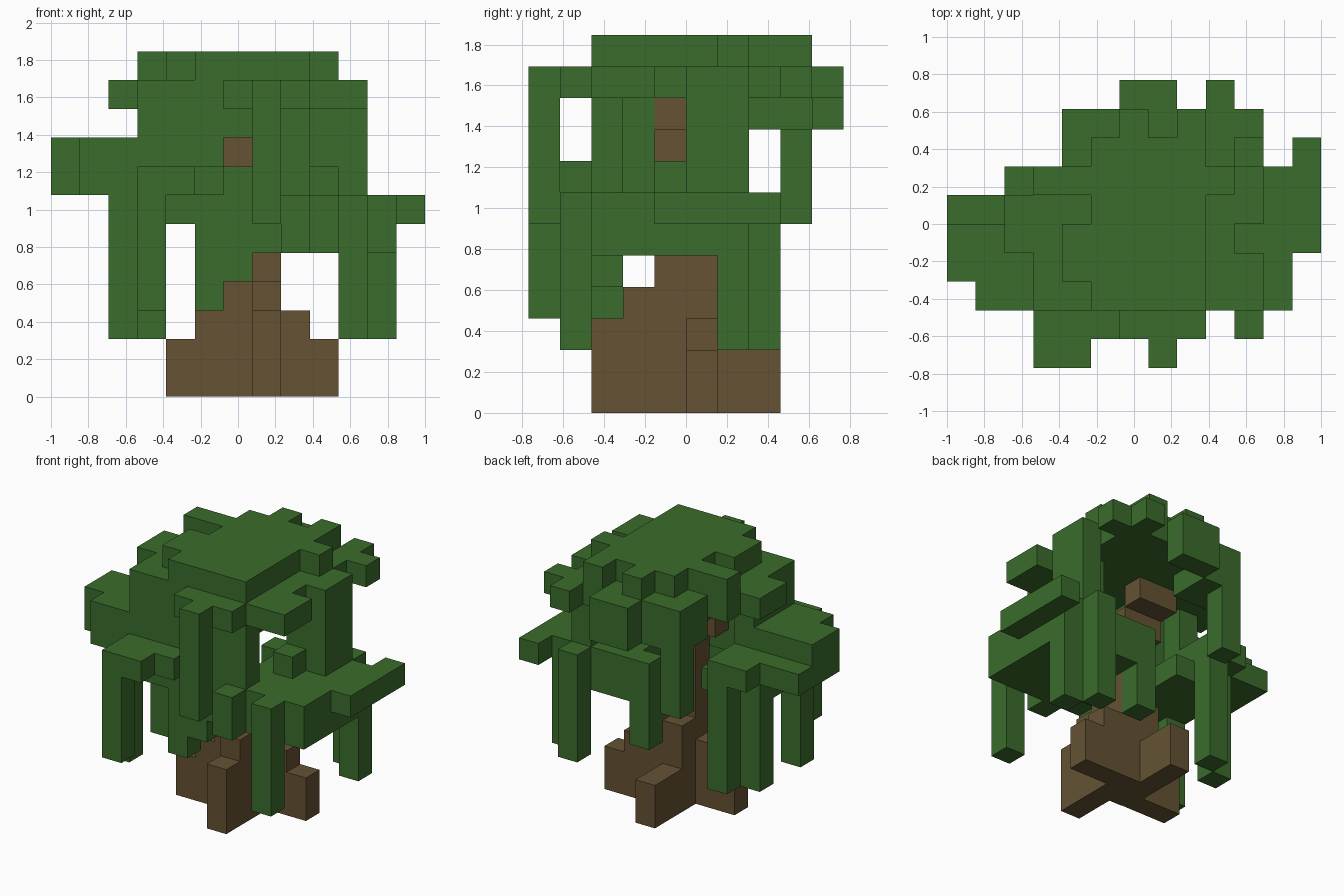
import bpy
import bmesh
from mathutils import Vector

cube = bpy.data.objects.get("Cube")
if cube:
    bpy.data.objects.remove(cube, do_unlink=True)

CELL = 2 / 13
ORIGIN = Vector((-1, -5 * CELL, 0))


def make_material(name, colour):
    mat = bpy.data.materials.new(name)
    mat.use_nodes = True
    mat.diffuse_color = colour
    mat.node_tree.nodes["Principled BSDF"].inputs["Base Color"].default_value = colour
    return mat


leaf_green = make_material("leaf green", (0.043, 0.150, 0.025, 1))
bark_brown = make_material("bark brown", (0.130, 0.084, 0.034, 1))

parts = {}      # part name -> (material, cells)
filled = set()  # every cell already taken


def block(part, material, x, y, z):
    """Fill a box of grid cells, given as half-open ranges."""
    cells = parts.setdefault(part, (material, set()))[1]
    for i in range(*x):
        for j in range(*y):
            for k in range(*z):
                if (i, j, k) not in filled:
                    filled.add((i, j, k))
                    cells.add((i, j, k))


def wood(part, x, y, z):
    block(part, bark_brown, x, y, z)


def leaf(part, x, y, z):
    block(part, leaf_green, x, y, z)


def vine(x, y, bottom, top):
    leaf("hanging_vines", x=(x, x + 1), y=(y, y + 1), z=(bottom, top))


# Trunk, leaning up into the crown
wood("trunk", x=(6, 8), y=(4, 6), z=(0, 4))
wood("trunk", x=(7, 8), y=(4, 6), z=(4, 5))
wood("trunk", x=(6, 7), y=(4, 5), z=(4, 9))
wood("trunk", x=(5, 6), y=(4, 5), z=(8, 10))
wood("trunk", x=(5, 7), y=(5, 6), z=(9, 10))

# Roots in a cross, each stepping down from the trunk
wood("front_root", x=(7, 8), y=(2, 4), z=(0, 3))
wood("front_root", x=(7, 8), y=(3, 4), z=(3, 4))
wood("back_root", x=(6, 7), y=(6, 8), z=(0, 2))
wood("left_root", x=(8, 10), y=(5, 6), z=(0, 2))
wood("left_root", x=(8, 9), y=(5, 6), z=(2, 3))
wood("right_root", x=(4, 6), y=(4, 5), z=(0, 2))
wood("right_root", x=(5, 6), y=(4, 5), z=(2, 3))

# Top plateau of the crown
leaf("crown_top", x=(5, 9), y=(2, 8), z=(11, 12))
leaf("crown_top", x=(4, 5), y=(3, 5), z=(11, 12))
leaf("crown_top", x=(3, 5), y=(6, 7), z=(11, 12))
leaf("crown_top", x=(9, 10), y=(6, 7), z=(11, 12))
leaf("crown_top", x=(6, 7), y=(8, 9), z=(11, 12))
leaf("crown_top", x=(8, 9), y=(8, 9), z=(11, 12))

# Wide layer under the plateau
leaf("crown_layer", x=(3, 9), y=(2, 7), z=(10, 11))
leaf("crown_layer", x=(2, 3), y=(4, 6), z=(10, 11))
leaf("crown_layer", x=(9, 11), y=(2, 4), z=(10, 11))
leaf("crown_layer", x=(9, 10), y=(4, 9), z=(10, 11))
leaf("crown_layer", x=(6, 9), y=(7, 9), z=(10, 11))
leaf("crown_layer", x=(6, 9), y=(1, 2), z=(10, 11))
leaf("crown_layer", x=(10, 11), y=(8, 9), z=(10, 11))
leaf("crown_layer", x=(9, 10), y=(9, 10), z=(10, 11))

# Clumps at the back
leaf("back_clumps", x=(6, 8), y=(9, 10), z=(9, 11))
leaf("back_clumps", x=(4, 6), y=(7, 9), z=(9, 11))

# Front wall of leaves with a gap that shows the trunk
leaf("front_wall", x=(3, 6), y=(2, 4), z=(7, 10))
leaf("front_wall", x=(6, 9), y=(2, 3), z=(9, 10))
leaf("front_wall", x=(7, 9), y=(2, 3), z=(7, 9))
leaf("front_wall", x=(5, 9), y=(2, 3), z=(5, 8))
leaf("front_wall", x=(5, 7), y=(2, 3), z=(4, 5))
leaf("front_wall", x=(3, 4), y=(4, 5), z=(7, 10))

# Tall clump on the left
leaf("left_clump", x=(10, 11), y=(5, 7), z=(7, 11))
leaf("left_clump", x=(9, 10), y=(5, 6), z=(7, 11))
leaf("left_clump", x=(9, 10), y=(4, 5), z=(7, 8))

# Low branch of leaves on the left
leaf("left_branch", x=(8, 12), y=(2, 7), z=(5, 7))
leaf("left_branch", x=(12, 13), y=(4, 8), z=(6, 7))

# Higher branch of leaves on the right
leaf("right_branch", x=(0, 3), y=(3, 5), z=(7, 9))
leaf("right_branch", x=(1, 3), y=(2, 3), z=(7, 9))
leaf("right_branch", x=(0, 4), y=(5, 6), z=(7, 8))
leaf("right_branch", x=(2, 4), y=(6, 7), z=(7, 8))
leaf("right_branch", x=(2, 5), y=(2, 6), z=(6, 7))
leaf("right_branch", x=(3, 5), y=(0, 2), z=(7, 8))
leaf("right_branch", x=(5, 6), y=(1, 2), z=(7, 8))

# Vines hanging from the branches
vine(x=7, y=0, bottom=6, top=11)
vine(x=3, y=0, bottom=3, top=8)
vine(x=5, y=2, bottom=3, top=7)
vine(x=2, y=2, bottom=2, top=9)
vine(x=2, y=5, bottom=2, top=8)
vine(x=3, y=6, bottom=2, top=8)
vine(x=4, y=8, bottom=6, top=9)
vine(x=7, y=6, bottom=3, top=7)
vine(x=10, y=7, bottom=2, top=7)
vine(x=11, y=6, bottom=2, top=7)
vine(x=10, y=1, bottom=2, top=7)
vine(x=8, y=1, bottom=5, top=7)


def build(name, material, cells):
    """Make one object from the exposed faces of its cells."""
    bm = bmesh.new()
    for cell in cells:
        centre = Vector(cell) + Vector((0.5, 0.5, 0.5))
        for axis in range(3):
            for sign in (-1, 1):
                normal = Vector((0, 0, 0))
                normal[axis] = sign
                if tuple(int(c + n) for c, n in zip(cell, normal)) in filled:
                    continue
                side = Vector((0, 0, 0))
                side[(axis + 1) % 3] = 1
                up = normal.cross(side)
                corners = (-side - up, side - up, side + up, up - side)
                bm.faces.new([bm.verts.new(ORIGIN + CELL * (centre + (normal + c) / 2))
                              for c in corners])
    bmesh.ops.remove_doubles(bm, verts=bm.verts, dist=CELL / 100)
    bmesh.ops.dissolve_limit(bm, angle_limit=0.01, verts=bm.verts, edges=bm.edges)
    mesh = bpy.data.meshes.new(name)
    bm.to_mesh(mesh)
    bm.free()
    mesh.materials.append(material)
    bpy.context.collection.objects.link(bpy.data.objects.new(name, mesh))


for name, (material, cells) in parts.items():
    build(name, material, cells)
